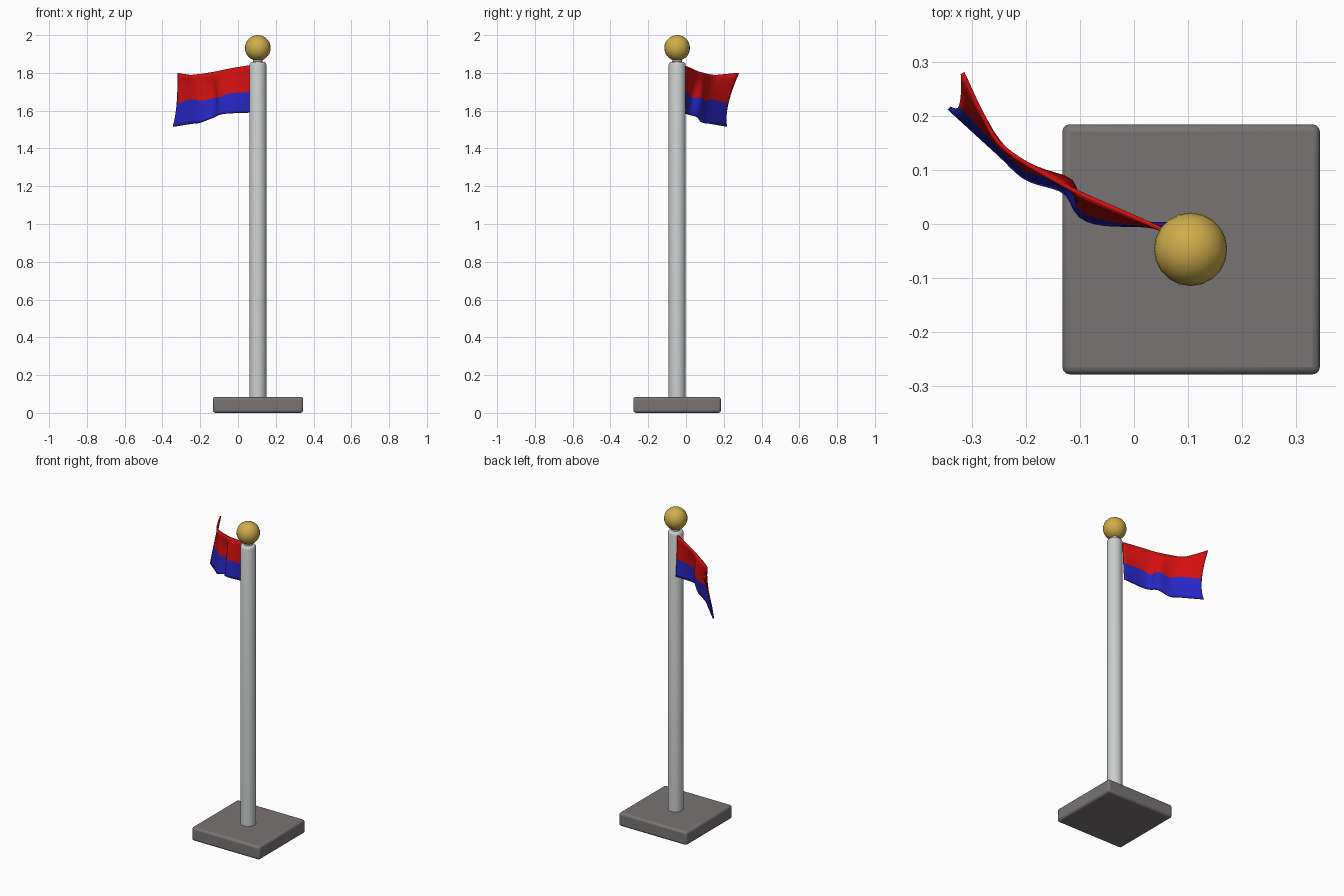
import bpy, bmesh, math
from mathutils import Vector

if "Cube" in bpy.data.objects:
    bpy.data.objects.remove(bpy.data.objects["Cube"])


def material(name, rgb):
    m = bpy.data.materials.new(name)
    m.diffuse_color = (*rgb, 1)
    m.use_nodes = True
    m.node_tree.nodes["Principled BSDF"].inputs["Base Color"].default_value = m.diffuse_color
    return m


STONE = material("stone_grey", (0.19, 0.175, 0.175))
METAL = material("pole_grey", (0.60, 0.62, 0.62))
GOLD = material("gold", (0.62, 0.42, 0.07))
RED = material("flag_red", (0.65, 0.005, 0.005))
BLUE = material("flag_blue", (0.02, 0.02, 0.55))

PX, PY = 0.105, -0.047  # pole axis


def finish(obj, name, mats, angle=40):
    obj.name = name
    for m in mats:
        obj.data.materials.append(m)
    bpy.ops.object.select_all(action='DESELECT')
    obj.select_set(True)
    bpy.context.view_layer.objects.active = obj
    bpy.ops.object.shade_smooth_by_angle(angle=math.radians(angle))
    return obj


def bevel(obj, width, segments):
    b = obj.modifiers.new("rounded_edges", 'BEVEL')
    b.width, b.segments, b.limit_method = width, segments, 'ANGLE'


def lathe(name, profile, mat, sides=32):
    """Spin (radius, height) points around the pole axis."""
    bm = bmesh.new()
    rings = [[bm.verts.new((PX + r * math.cos(2 * math.pi * i / sides),
                            PY + r * math.sin(2 * math.pi * i / sides), z))
              for i in range(sides)] for r, z in profile]
    for a, b in zip(rings, rings[1:]):
        for i in range(sides):
            j = (i + 1) % sides
            bm.faces.new((a[i], a[j], b[j], b[i]))
    bm.faces.new(rings[0][::-1])
    bm.faces.new(rings[-1])
    mesh = bpy.data.meshes.new(name)
    bm.to_mesh(mesh)
    bm.free()
    obj = bpy.data.objects.new(name, mesh)
    bpy.context.collection.objects.link(obj)
    return finish(obj, name, [mat])


# Square base slab with softened edges
bpy.ops.mesh.primitive_cube_add(size=1, location=(0.106, -0.047, 0.0425))
base = bpy.context.object
base.scale = (0.478, 0.464, 0.085)
bpy.ops.object.transform_apply(location=False, rotation=False, scale=True)
finish(base, "base", [STONE])
bevel(base, 0.014, 3)

# Pole with a rounded top and a short neck under the ball
lathe("pole", [(0.045, 0.07), (0.045, 1.842), (0.042, 1.852), (0.036, 1.857),
               (0.026, 1.859), (0.024, 1.885)], METAL)

# Ball finial
bpy.ops.mesh.primitive_uv_sphere_add(segments=20, ring_count=14, radius=0.068,
                                     location=(PX, PY, 1.932))
finish(bpy.context.object, "finial_ball", [GOLD], 60)


# Flag: three guide curves (top edge, colour seam, bottom edge)
TOP = [(0.07, -0.018, 1.842), (-0.03, 0.026, 1.825), (-0.13, 0.072, 1.805),
       (-0.24, 0.14, 1.79), (-0.28, 0.20, 1.793), (-0.318, 0.28, 1.80)]
SEAM = [(0.07, -0.01, 1.70), (-0.05, 0.01, 1.69), (-0.10, 0.03, 1.668),
        (-0.118, 0.08, 1.67), (-0.19, 0.098, 1.652), (-0.24, 0.135, 1.66),
        (-0.322, 0.222, 1.637)]
BOTTOM = [(0.07, 0.0, 1.59), (-0.05, 0.0, 1.585), (-0.10, 0.016, 1.578),
          (-0.13, 0.06, 1.565), (-0.20, 0.085, 1.537), (-0.25, 0.13, 1.53),
          (-0.343, 0.215, 1.515)]


def sample(points, count):
    """Smooth curve through the points, sampled evenly along its length."""
    p = [Vector(q) for q in points]
    p = [2 * p[0] - p[1]] + p + [2 * p[-1] - p[-2]]
    dense = []
    for a, b, c, d in zip(p, p[1:], p[2:], p[3:]):
        for k in range(20):
            t = k / 20
            dense.append(0.5 * (2 * b + (c - a) * t + (2 * a - 5 * b + 4 * c - d) * t * t
                                + (3 * b - a - 3 * c + d) * t ** 3))
    dense.append(p[-2])
    dist = [0.0]
    for a, b in zip(dense, dense[1:]):
        dist.append(dist[-1] + (b - a).length)
    out, k = [], 0
    for i in range(count):
        s = dist[-1] * i / (count - 1)
        while k < len(dense) - 2 and dist[k + 1] < s:
            k += 1
        out.append(dense[k].lerp(dense[k + 1], (s - dist[k]) / (dist[k + 1] - dist[k])))
    return out


COLS, ROWS = 33, 12
bm = bmesh.new()
grid = []
for t, m, b in zip(sample(TOP, COLS), sample(SEAM, COLS), sample(BOTTOM, COLS)):
    column = []
    for r in range(ROWS + 1):
        v = r / ROWS
        column.append(bm.verts.new(t * (1 - v) * (1 - 2 * v) + m * 4 * v * (1 - v)
                                   + b * v * (2 * v - 1)))
    grid.append(column)
for a, b in zip(grid, grid[1:]):
    for r in range(ROWS):
        f = bm.faces.new((a[r], a[r + 1], b[r + 1], b[r]))
        f.material_index = 0 if r < ROWS // 2 else 1
mesh = bpy.data.meshes.new("flag")
bm.to_mesh(mesh)
bm.free()
flag = bpy.data.objects.new("flag", mesh)
bpy.context.collection.objects.link(flag)
finish(flag, "flag", [RED, BLUE], 60)
cloth = flag.modifiers.new("cloth_thickness", 'SOLIDIFY')
cloth.thickness, cloth.offset = 0.008, 0
